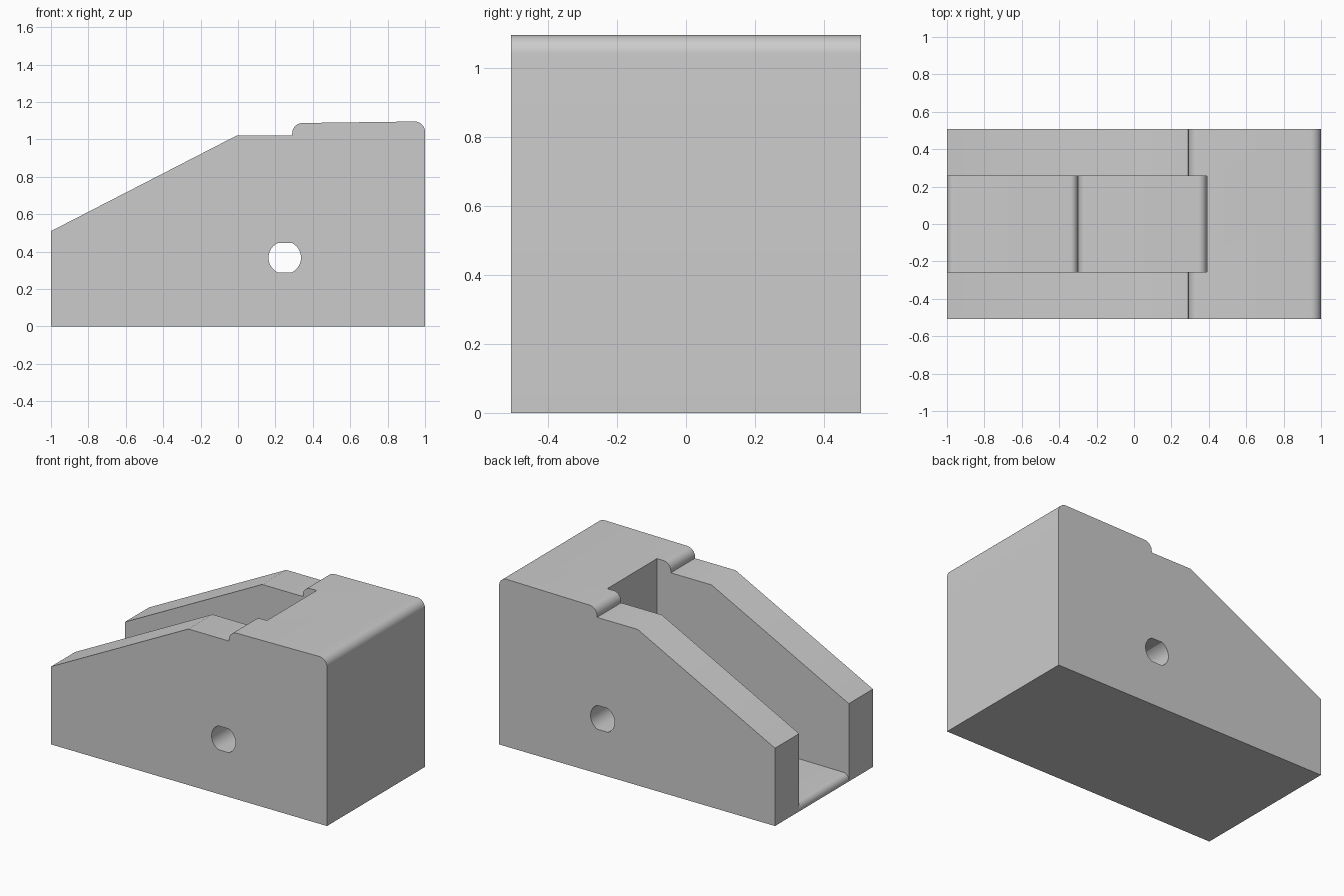
import bpy, bmesh
from math import sin, cos, pi, asin

cube = bpy.data.objects.get("Cube")
if cube:
    bpy.data.objects.remove(cube)

grey = bpy.data.materials.new("plain grey")
grey.use_nodes = True
colour = (0.6, 0.6, 0.6, 1)
grey.diffuse_color = colour
grey.node_tree.nodes["Principled BSDF"].inputs["Base Color"].default_value = colour

HALF = 0.507      # half depth of the block
SLOT = 0.257      # half width of the slot


def arc(cx, cz, r, a0, a1, n=10):
    return [(cx + r * cos(a0 + (a1 - a0) * i / n),
             cz + r * sin(a0 + (a1 - a0) * i / n)) for i in range(n + 1)]


def plate(x0, x1, z, h0, h1, r):
    """Top outline of a slightly tapered plate with rounded ends, left to right."""
    return ([(x0, z)] + arc(x0 + r, z + h0 - r, r, pi, pi / 2)
            + arc(x1 - r, z + h1 - r, r, pi / 2, 0))


def prism(name, outline, half):
    """Extrude an x-z outline evenly along y."""
    bm = bmesh.new()
    face = bm.faces.new([bm.verts.new((x, -half, z)) for x, z in outline])
    ext = bmesh.ops.extrude_face_region(bm, geom=[face])["geom"]
    bmesh.ops.translate(bm, vec=(0, 2 * half, 0),
                        verts=[v for v in ext if isinstance(v, bmesh.types.BMVert)])
    bmesh.ops.recalc_face_normals(bm, faces=bm.faces[:])
    mesh = bpy.data.meshes.new(name)
    bm.to_mesh(mesh)
    bm.free()
    mesh.materials.append(grey)
    obj = bpy.data.objects.new(name, mesh)
    bpy.context.collection.objects.link(obj)
    return obj


# Wedge block with a raised, rounded rear top
body = prism("wedge_block",
             [(-1, 0), (-1, 0.51), (-0.005, 1.022)]
             + plate(0.29, 1, 1.022, 0.066, 0.074, 0.055) + [(1, 0)], HALF)

# Slot open at the low end, its floor made of two rounded plates
slot = prism("slot_cutter",
             [(-1.2, 1.5), (-1.2, 0.004)]
             + plate(-1, -0.3, 0.004, 0.046, 0.05, 0.04)
             + plate(-0.299, 0.39, 0.004, 0.046, 0.054, 0.045)
             + [(0.39, 1.5)], SLOT)

# Cross hole: round with flat top and bottom
R, FLAT = 0.087, 0.078
a = asin(FLAT / R)
hole = prism("hole_cutter",
             arc(0.25, 0.368, R, -a, a, 16) + arc(0.25, 0.368, R, pi - a, pi + a, 16), 0.8)

for cutter in (slot, hole):
    cutter.hide_render = True
    cutter.hide_set(True)
    mod = body.modifiers.new(cutter.name, 'BOOLEAN')
    mod.operation = 'DIFFERENCE'
    mod.solver = 'EXACT'
    mod.object = cutter

# Apply the cuts, drop the cutters and smooth the rounded edges
bpy.ops.object.select_all(action='DESELECT')
body.select_set(True)
bpy.context.view_layer.objects.active = body
for mod in list(body.modifiers):
    bpy.ops.object.modifier_apply(modifier=mod.name)
for cutter in (slot, hole):
    bpy.data.objects.remove(cutter)
bpy.ops.object.shade_smooth_by_angle(angle=0.5)
